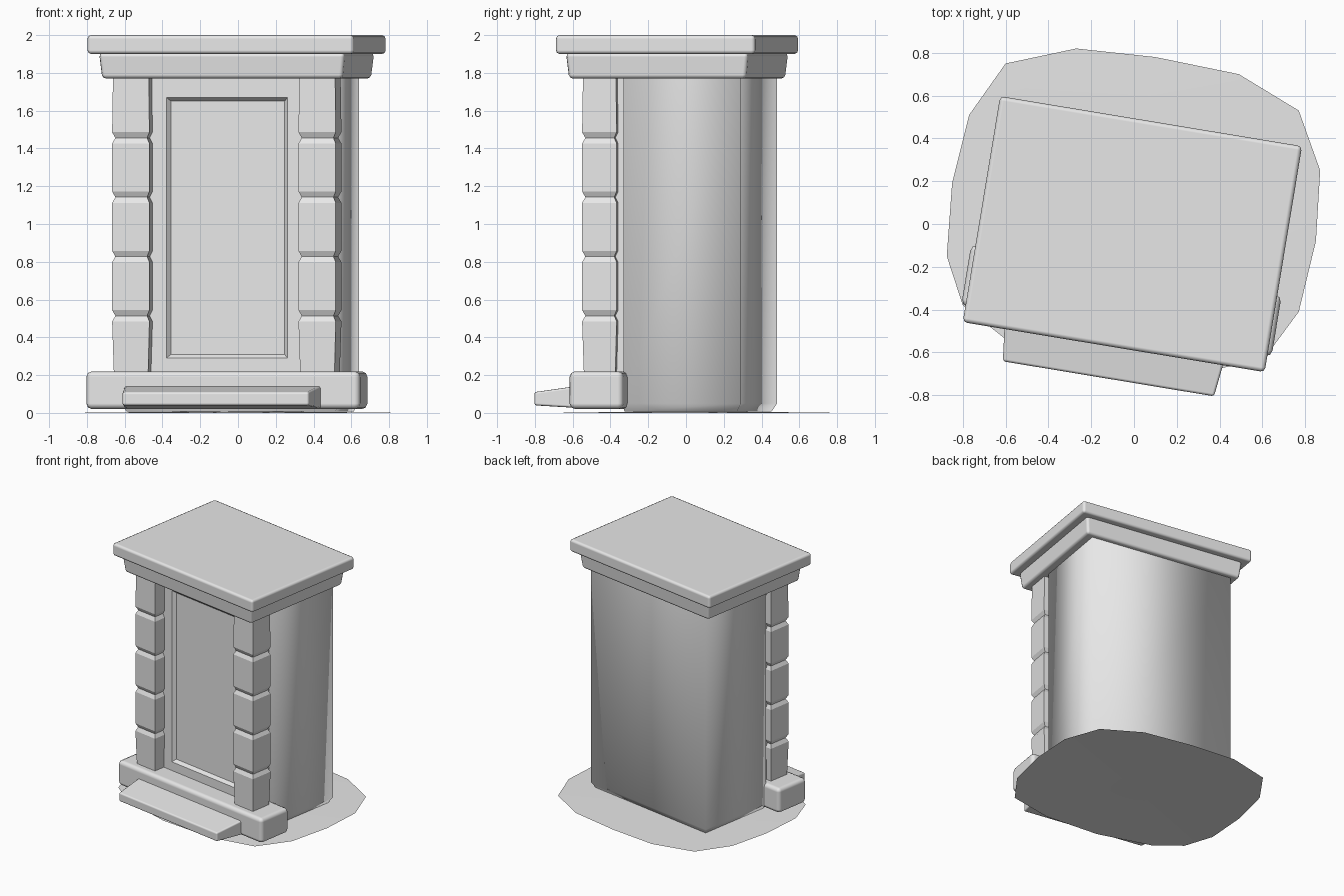
import bpy, bmesh, math

if "Cube" in bpy.data.objects:
    bpy.data.objects.remove(bpy.data.objects["Cube"])

# One plain stone colour
stone = bpy.data.materials.new("pale_grey_stone")
stone.diffuse_color = (0.8, 0.8, 0.8, 1)
stone.use_nodes = True
stone.node_tree.nodes["Principled BSDF"].inputs["Base Color"].default_value = stone.diffuse_color

# The whole building is turned slightly about z
CENTRE = (-0.0075, -0.0475, 0)
TURN = math.radians(-9.4)


def finish(name, bm, bevel=0, turned=True):
    bmesh.ops.recalc_face_normals(bm, faces=bm.faces)
    mesh = bpy.data.meshes.new(name)
    bm.to_mesh(mesh)
    bm.free()
    mesh.materials.append(stone)
    ob = bpy.data.objects.new(name, mesh)
    bpy.context.collection.objects.link(ob)
    if turned:
        ob.location = CENTRE
        ob.rotation_euler = (0, 0, TURN)
    if bevel:
        m = ob.modifiers.new("soft_edges", 'BEVEL')
        m.width = bevel
        m.segments = 2
        m.limit_method = 'ANGLE'
        m.harden_normals = True
    return ob


def loft(name, rings, bevel=0, smooth=True):
    """Skin a list of four-cornered rings and cap both ends."""
    bm = bmesh.new()
    vs = [[bm.verts.new(p) for p in r] for r in rings]
    for a, b in zip(vs, vs[1:]):
        for i in range(4):
            j = (i + 1) % 4
            f = bm.faces.new((a[i], a[j], b[j], b[i]))
            f.smooth = smooth
    for end in (vs[0], vs[-1]):
        f = bm.faces.new(end)
        f.smooth = bool(bevel)
    return finish(name, bm, bevel)


def flat_ring(x0, x1, y0, y1, z):
    return [(x0, y0, z), (x1, y0, z), (x1, y1, z), (x0, y1, z)]


def upright_ring(x, z0, z1, y):
    return [(-x, y, z0), (x, y, z0), (x, y, z1), (-x, y, z1)]


# Roof slab and cornice
loft("roof_slab", [flat_ring(-.715, .715, -.535, .535, z) for z in (1.9, 2.0)], 0.02)
loft("cornice", [flat_ring(-h, h, -d, d, z) for h, d, z in
                 ((.645, .475, 1.77), (.66, .49, 1.905))], 0.02)

# Main body, softly shaded round its corners
loft("body", [flat_ring(-h, h, -.19, d, z) for h, d, z in
              ((.56, .415, .008), (.585, .44, .05), (.585, .44, 1.78))])

# Front wall with a recessed door panel
loft("front_wall_with_door", [
    upright_ring(.55, .2, 1.78, -.18),
    upright_ring(.55, .2, 1.78, -.31),
    upright_ring(.325, .29, 1.67, -.31),
    upright_ring(.305, .31, 1.65, -.285)], smooth=False)

# Two pillars of five blocks, with a shallow groove at each joint
for side, label in ((-1, "left"), (1, "right")):
    levels = [(0.21, 0.008)]
    for k in range(1, 5):
        z = 0.20 + k * 0.314
        levels += [(z - .03, 0), (z, .015), (z + .03, 0)]
    levels.append((1.78, 0.004))
    rings = []
    for z, g in levels:
        a, b = sorted((side * (.40 + g), side * (.60 - g)))
        rings.append(flat_ring(a, b, -.41 + g, -.225 - g, z))
    ob = loft(label + "_pillar", rings, smooth=False)

# Plinth under the pillars
loft("plinth", [flat_ring(-.735, .735, -.46, -.17, z) for z in (.02, .22)], 0.03)

# Doorstep sloping down to the front
loft("doorstep", [
    [(-.50, -.685, .04), (.50, -.685, .04), (.53, -.43, .025), (-.53, -.43, .025)],
    [(-.50, -.685, .11), (.50, -.685, .11), (.53, -.43, .145), (-.53, -.43, .145)]], 0.012)

# Thin irregular ground pad
rim = [(-.27, .82), (.10, .78), (.49, .70), (.77, .53), (.87, .25), (.85, -.08),
       (.77, -.41), (.60, -.64), (.25, -.70), (-.20, -.66), (-.61, -.53),
       (-.80, -.38), (-.875, -.15), (-.85, .19), (-.77, .51), (-.60, .75)]
bm = bmesh.new()
mid = bm.verts.new((0, 0, .01))
edge = [bm.verts.new((x, y, 0)) for x, y in rim]
for i in range(len(edge)):
    f = bm.faces.new((mid, edge[(i + 1) % len(edge)], edge[i]))
    f.smooth = True
ob = finish("ground_pad", bm, turned=False)
if ob.data.polygons[0].normal.z < 0:
    ob.data.flip_normals()
